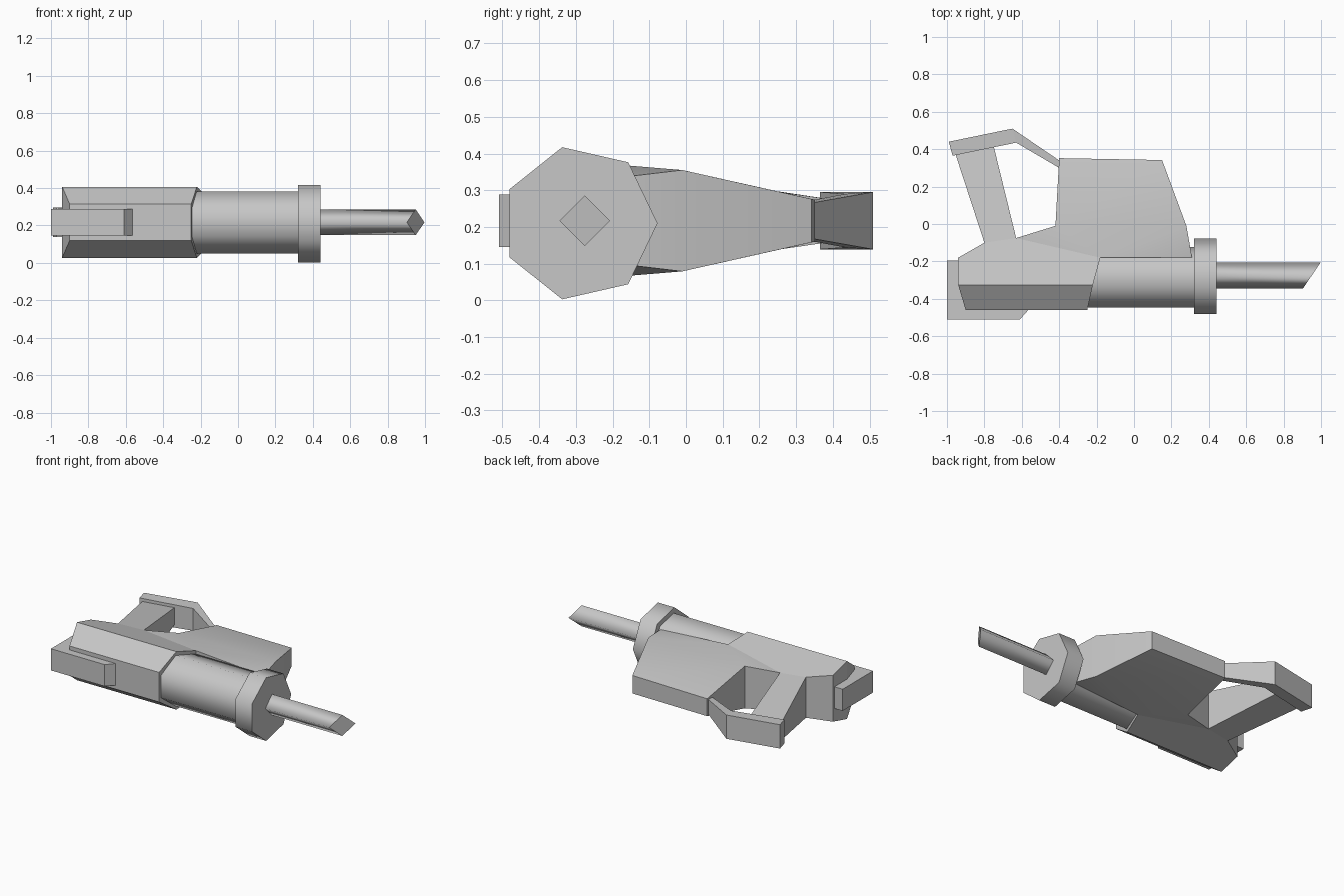
import bpy, bmesh, math

if "Cube" in bpy.data.objects:
    bpy.data.objects.remove(bpy.data.objects["Cube"], do_unlink=True)

MID = 0.217  # height of the symmetry plane

grey = bpy.data.materials.new("plain_grey")
grey.use_nodes = True
color = (0.57, 0.57, 0.57, 1)
grey.diffuse_color = color
grey.node_tree.nodes["Principled BSDF"].inputs["Base Color"].default_value = color


def finish(name, bm):
    bmesh.ops.recalc_face_normals(bm, faces=bm.faces)
    mesh = bpy.data.meshes.new(name)
    bm.to_mesh(mesh)
    bm.free()
    mesh.materials.append(grey)
    obj = bpy.data.objects.new(name, mesh)
    bpy.context.collection.objects.link(obj)
    return obj


def smooth_by_angle(obj, degrees):
    bpy.ops.object.select_all(action="DESELECT")
    obj.select_set(True)
    bpy.context.view_layer.objects.active = obj
    bpy.ops.object.shade_smooth_by_angle(angle=math.radians(degrees))


def slab(name, points, faces=None):
    """Mirrored slab: each point is (x, y, half thickness)."""
    faces = faces or [range(len(points))]
    bm = bmesh.new()
    top = [bm.verts.new((x, y, MID + h)) for x, y, h in points]
    low = [bm.verts.new((x, y, MID - h)) for x, y, h in points]
    for f in faces:
        bm.faces.new([top[i] for i in f])
    rim = [e for e in bm.edges if e.is_boundary]
    twin = dict(zip(top, low))
    for f in faces:
        bm.faces.new([low[i] for i in reversed(f)])
    for e in rim:
        a, b = e.verts
        bm.faces.new((a, b, twin[b], twin[a]))
    return finish(name, bm)


def tube(name, sides, radius, y, z, x0, x1, slant=0.0):
    """Prism along x with a corner toward +y; slant shears the far end."""
    bm = bmesh.new()
    rings = []
    for x, s in ((x0, 0), (x1, slant)):
        ring = []
        for i in range(sides):
            a = 2 * math.pi * i / sides
            dy = radius * math.cos(a)
            ring.append(bm.verts.new((x + s * dy, y + dy, z + radius * math.sin(a))))
        bm.faces.new(ring)
        rings.append(ring)
    for i in range(sides):
        j = (i + 1) % sides
        side = bm.faces.new((rings[0][i], rings[0][j], rings[1][j], rings[1][i]))
        side.smooth = True
    return finish(name, bm)


# Main body with chamfered spine and tapering grip
slab("body_and_grip", [
    (-0.94, -0.325, 0.19), (-0.22, -0.325, 0.19), (-0.18, -0.18, 0.152),
    (-0.63, -0.075, 0.126), (-0.80, -0.10, 0.133), (-0.94, -0.18, 0.152),
    (-0.25, -0.46, 0.097), (-0.90, -0.46, 0.097),
    (-0.75, 0.415, 0.055), (-0.955, 0.375, 0.057),
], [(0, 1, 2, 3, 4, 5), (7, 6, 1, 0), (4, 3, 8, 9)])

# Wedge-shaped block, thick near the body and thin at its far end
magazine = slab("magazine", [
    (-0.63, -0.075, 0.126), (-0.18, -0.18, 0.152), (0.31, -0.18, 0.118),
    (0.28, -0.01, 0.138), (-0.42, -0.01, 0.138),
    (0.15, 0.342, 0.059), (-0.40, 0.352, 0.057),
], [(0, 1, 4), (1, 2, 3), (1, 3, 4), (4, 3, 5, 6)])
smooth_by_angle(magazine, 30)

# Bent guard joining the grip to the magazine
slab("grip_guard", [
    (-0.99, 0.44, 0.078), (-0.65, 0.51, 0.078), (-0.40, 0.34, 0.048),
    (-0.40, 0.30, 0.048), (-0.63, 0.435, 0.073), (-0.97, 0.365, 0.078),
], [(0, 1, 4, 5), (1, 2, 3, 4)])

# Rail wrapping the back and spine of the body
slab("rear_rail", [
    (-1.0, -0.195, 0.071), (-1.0, -0.51, 0.071), (-0.61, -0.51, 0.071),
    (-0.565, -0.46, 0.071), (-0.565, -0.40, 0.071), (-0.90, -0.195, 0.071),
])

# Barrel, collar and slanted tip
tube("barrel", 7, 0.17, -0.292, MID, -0.25, 0.33)
tube("barrel_collar", 7, 0.2125, -0.29, 0.21, 0.32, 0.44)
tube("inner_barrel", 4, 0.069, -0.276, MID, 0.42, 0.95, slant=0.68)
